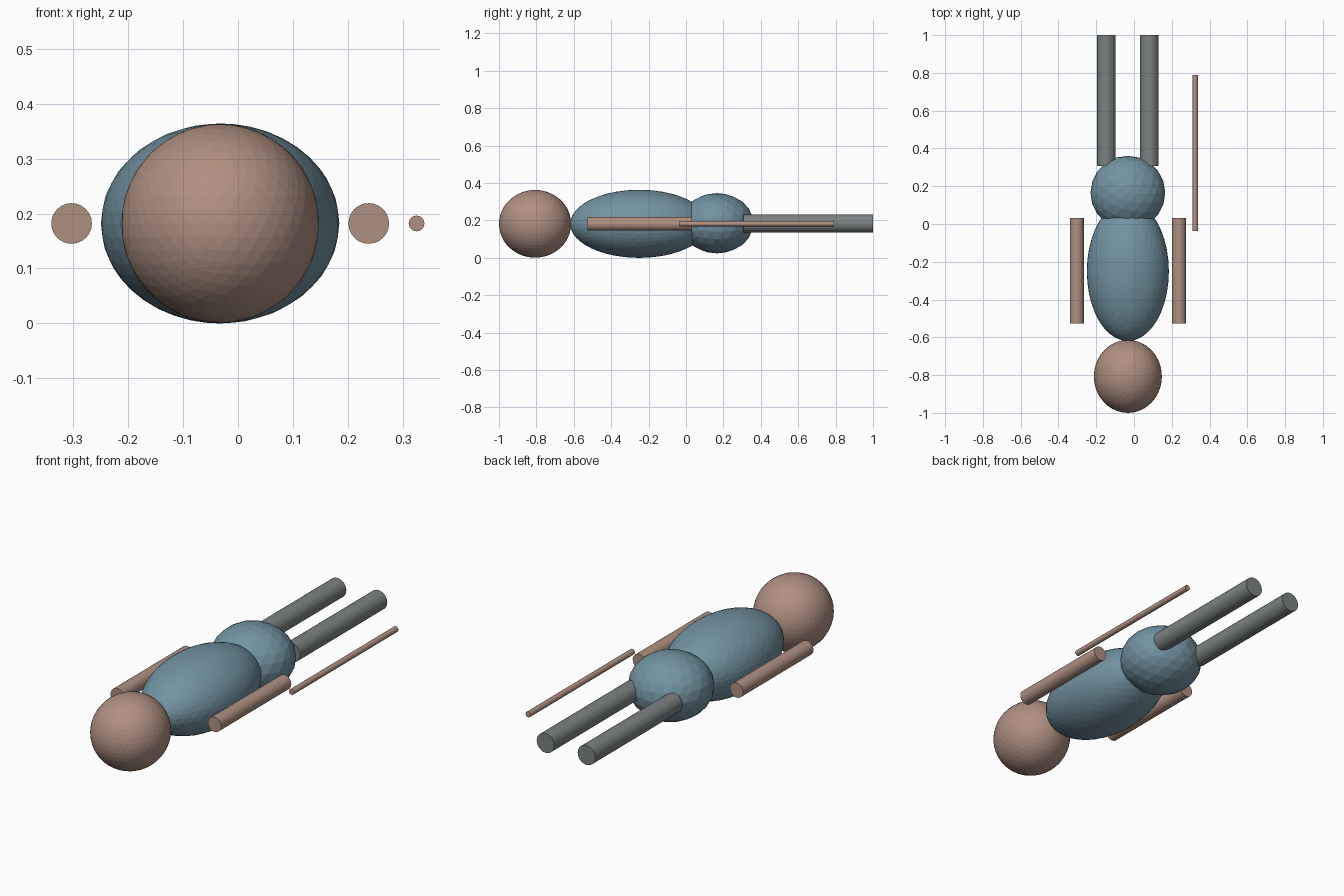
import bpy
import math

if "Cube" in bpy.data.objects:
    bpy.data.objects.remove(bpy.data.objects["Cube"])

CX, CZ = -0.0325, 0.182   # body axis, which runs along y


def material(name, rgb):
    m = bpy.data.materials.new(name)
    m.diffuse_color = (*rgb, 1)
    m.use_nodes = True
    m.node_tree.nodes["Principled BSDF"].inputs["Base Color"].default_value = m.diffuse_color
    return m


skin = material("skin", (0.43, 0.28, 0.22))
blue = material("dusty_blue", (0.17, 0.29, 0.36))
grey = material("trouser_grey", (0.20, 0.22, 0.225))


def finish(name, mat):
    ob = bpy.context.object
    ob.name = name
    ob.data.name = name
    ob.data.materials.append(mat)
    return ob


def ellipsoid(name, y, radii, subdivisions, mat, z=CZ):
    bpy.ops.mesh.primitive_ico_sphere_add(subdivisions=subdivisions, radius=1, location=(CX, y, z))
    ob = finish(name, mat)
    ob.scale = radii


def rod(name, x, y0, y1, radius, mat, z=CZ):
    bpy.ops.mesh.primitive_cylinder_add(
        vertices=24, radius=radius, depth=y1 - y0,
        location=(x, (y0 + y1) / 2, z), rotation=(math.pi / 2, 0, 0))
    finish(name, mat)


# Head, torso and hips
ellipsoid("head", -0.807, (0.18, 0.193, 0.181), 4, skin)
ellipsoid("torso", -0.25, (0.217, 0.37, 0.182), 4, blue)
ellipsoid("hips", 0.165, (0.198, 0.196, 0.161), 3, blue, 0.185)

# Paired arms and legs
for side, s in (("left", -1), ("right", 1)):
    rod(side + "_arm", CX + s * 0.2705, -0.527, 0.031, 0.037, skin)
    rod(side + "_leg", CX + s * 0.114, 0.307, 1.0, 0.049, grey, 0.184)

# Thin stick lying beside the body
rod("stick", 0.325, -0.038, 0.79, 0.0143, skin)
